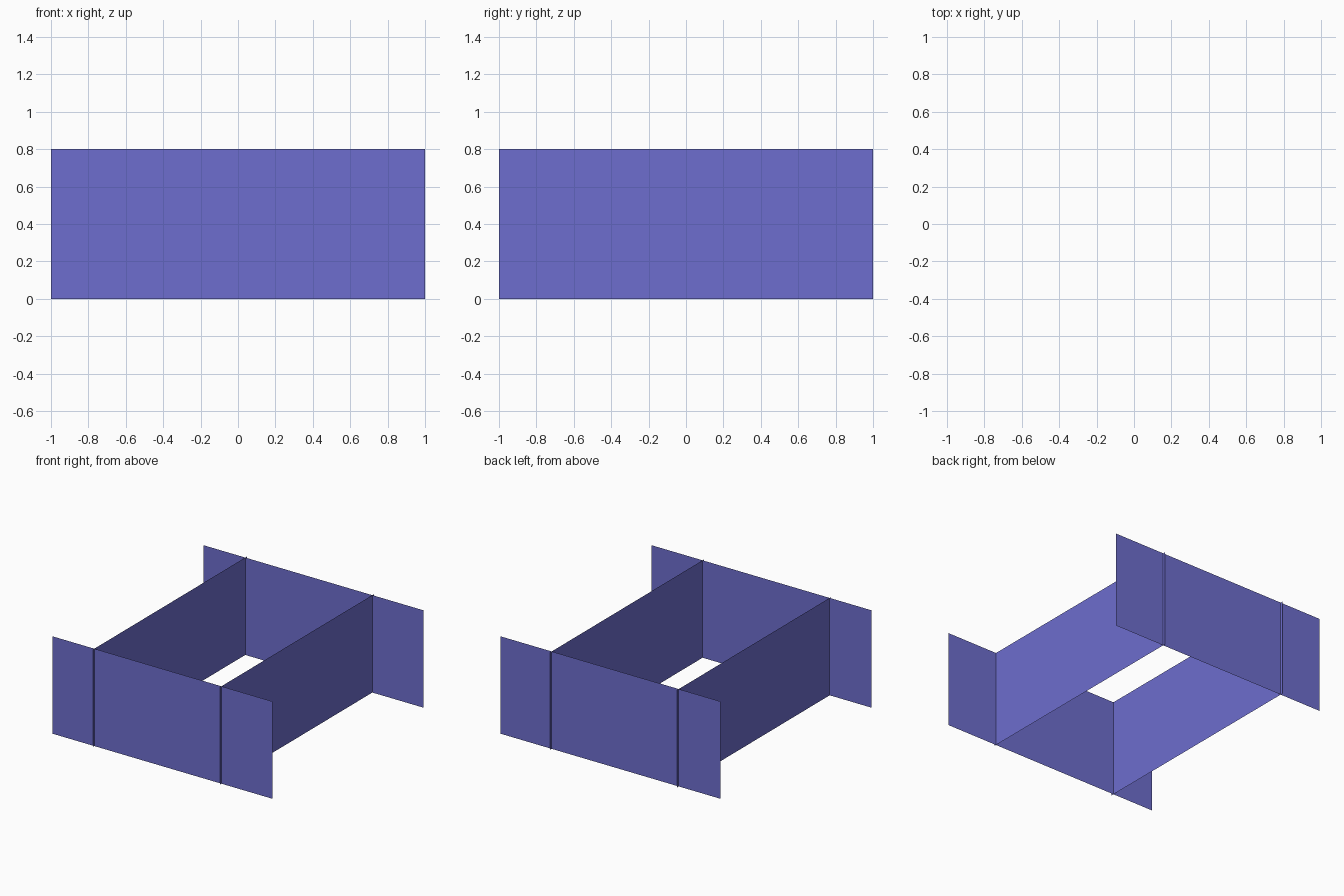
import bpy

if "Cube" in bpy.data.objects:
    bpy.data.objects.remove(bpy.data.objects["Cube"])

HEIGHT = 0.8

# one flat colour for everything
violet = bpy.data.materials.new("violet_blue")
violet.diffuse_color = (0.155, 0.155, 0.62, 1)
violet.use_nodes = True
violet.node_tree.nodes["Principled BSDF"].inputs["Base Color"].default_value = violet.diffuse_color


def sheet(name, start, end):
    """Upright paper-thin panel standing on the ground between two plan points."""
    (x0, y0), (x1, y1) = start, end
    mesh = bpy.data.meshes.new(name)
    mesh.from_pydata([(x0, y0, 0), (x1, y1, 0), (x1, y1, HEIGHT), (x0, y0, HEIGHT)],
                     [], [(0, 1, 2, 3)])
    mesh.materials.append(violet)
    obj = bpy.data.objects.new(name, mesh)
    bpy.context.collection.objects.link(obj)
    return obj


# front and back panels across the width
sheet("front_panel", (-1, -0.98), (1, -0.98))
sheet("back_panel", (1, 0.98), (-1, 0.98))

# two side panels running front to back, just poking through the others
sheet("left_panel", (-0.62, 1), (-0.62, -1))
sheet("right_panel", (0.535, -1), (0.535, 1))
